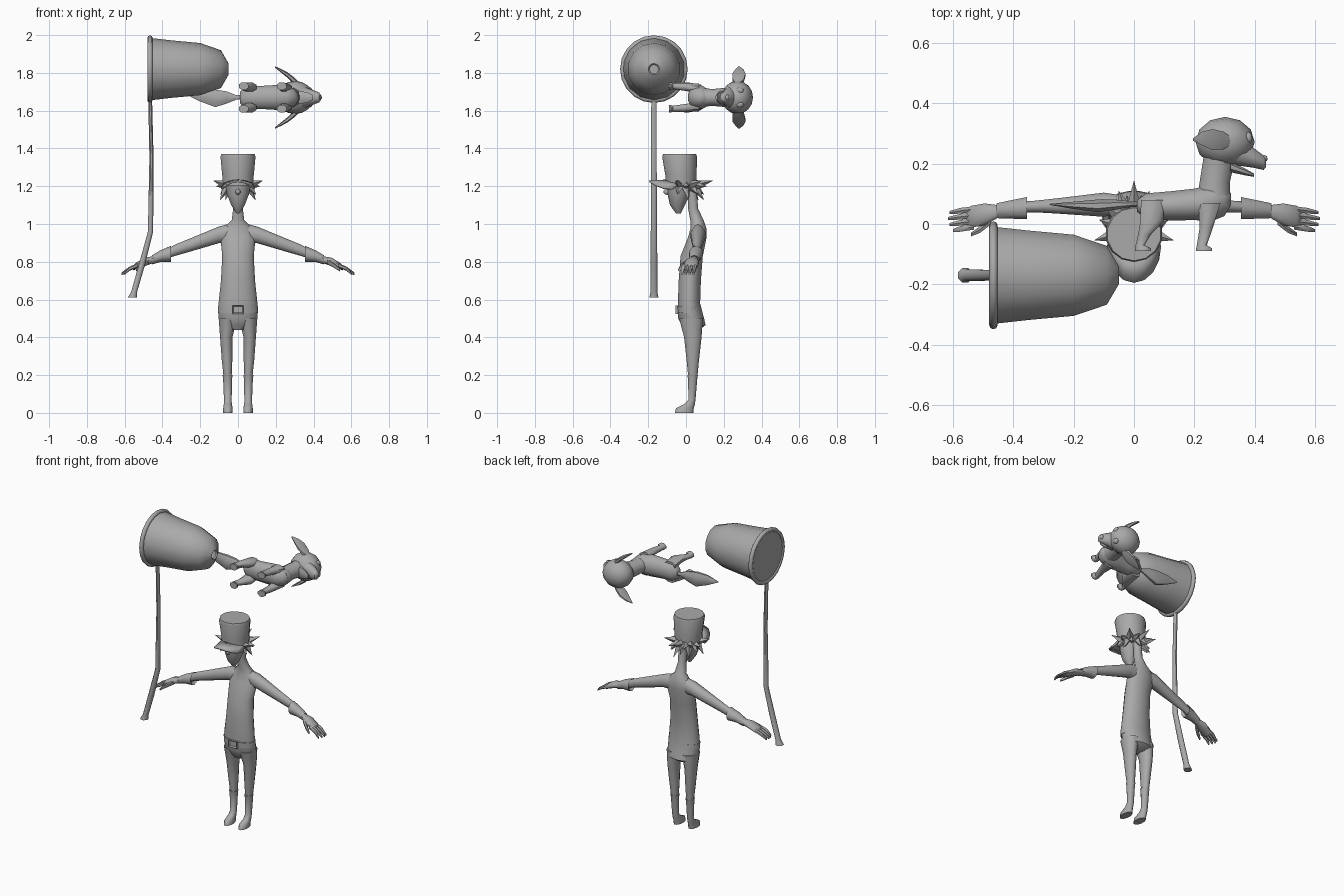
import bpy, bmesh
from math import sin, cos, pi, radians
from mathutils import Vector

default_cube = bpy.data.objects.get("Cube")
if default_cube:
    bpy.data.objects.remove(default_cube)

clay = bpy.data.materials.new("plain_grey")
clay.use_nodes = True
grey = (0.4, 0.4, 0.4, 1)
clay.diffuse_color = grey
clay.node_tree.nodes["Principled BSDF"].inputs["Base Color"].default_value = grey

SIDES = {1: "left", -1: "right"}
MID = 1.67          # height of the animal's plane of symmetry


def finish(obj, name, angle=50):
    """Name, colour and smooth one part."""
    obj.name = obj.data.name = name
    obj.data.materials.clear()
    obj.data.materials.append(clay)
    bpy.ops.object.select_all(action="DESELECT")
    obj.select_set(True)
    bpy.context.view_layer.objects.active = obj
    bpy.ops.object.shade_smooth_by_angle(angle=radians(angle))
    return obj


def from_bmesh(bm, name, angle=50):
    bmesh.ops.recalc_face_normals(bm, faces=bm.faces)
    mesh = bpy.data.meshes.new(name)
    bm.to_mesh(mesh)
    bm.free()
    obj = bpy.data.objects.new(name, mesh)
    bpy.context.collection.objects.link(obj)
    return finish(obj, name, angle)


def loft(name, axis, rings, sides=12, change=None, angle=50):
    """Skin elliptical rings (x, y, z, half size, half size) lying across an axis."""
    first, second = {"x": (1, 2), "y": (0, 2), "z": (0, 1)}[axis]
    bm = bmesh.new()
    rows = []
    for x, y, z, a, b in rings:
        row = []
        for i in range(sides):
            t = 2 * pi * (i + 0.5) / sides
            point = Vector((x, y, z))
            point[first] += a * cos(t)
            point[second] += b * sin(t)
            row.append(bm.verts.new(change(point) if change else point))
        rows.append(row)
    for low, high in zip(rows, rows[1:]):
        for i in range(sides):
            j = (i + 1) % sides
            bm.faces.new((low[i], low[j], high[j], high[i]))
    bm.faces.new(rows[0])
    bm.faces.new(rows[-1])
    return from_bmesh(bm, name, angle)


def ball(name, place, size, segments=12):
    bpy.ops.mesh.primitive_uv_sphere_add(segments=segments, ring_count=segments * 2 // 3, location=place)
    bpy.context.object.scale = size
    return finish(bpy.context.object, name, 60)


def spike(name, base, tip, radius):
    """Four-sided pointed tuft between two points."""
    base, tip = Vector(base), Vector(tip)
    way = tip - base
    bpy.ops.mesh.primitive_cone_add(vertices=4, radius1=radius, depth=way.length, location=(base + tip) / 2)
    obj = bpy.context.object
    obj.rotation_euler = way.to_track_quat("Z", "Y").to_euler()
    return finish(obj, name, 30)


# Person: neck, torso and hips in one skin
loft("torso", "z", [
    (0, .03, 1.2, .026, .025), (0, .038, 1.08, .026, .027), (0, .058, 1.02, .034, .036),
    (0, .066, .98, .075, .042), (0, .06, .93, .095, .05), (0, .03, .83, .085, .06),
    (0, .02, .7, .092, .06), (0, .016, .58, .105, .06), (0, .027, .5, .105, .07),
    (0, .04, .465, .095, .065), (0, .03, .44, .05, .04)], 16)

# Belt and framed buckle
loft("belt", "z", [(0, .018, .53, .108, .064), (0, .016, .565, .108, .064)], 16)
bm = bmesh.new()
bmesh.ops.create_cube(bm, size=1)
bmesh.ops.scale(bm, verts=bm.verts, vec=(.06, .015, .045))
bmesh.ops.translate(bm, verts=bm.verts, vec=(0, -.049, .547))
front = [f for f in bm.faces if f.normal.y < -0.9]
bmesh.ops.inset_region(bm, faces=front, thickness=.009)
bmesh.ops.translate(bm, verts=front[0].verts, vec=(0, .008, 0))
from_bmesh(bm, "belt_buckle", 30)

# Head with nose
loft("head", "z", [
    (0, -.04, 1.055, .008, .012), (0, -.045, 1.1, .038, .04),
    (0, -.04, 1.16, .062, .058), (0, -.035, 1.23, .072, .072)], 10)
ball("nose", (0, -.1, 1.17), (.014, .02, .016), 8)

# Cap crown
loft("cap_crown", "z", [
    (0, -.028, 1.205, .083, .084), (0, -.026, 1.25, .085, .082),
    (0, -.034, 1.355, .095, .092), (0, -.034, 1.37, .09, .088)], 14, angle=40)

# Cap visor: drooping half disc
bm = bmesh.new()
inner, outer = [], []
for i in range(9):
    t = pi * i / 8
    inner.append(bm.verts.new((.08 * cos(t), -.03 - .08 * sin(t), 1.235 - .02 * cos(t) ** 2)))
    outer.append(bm.verts.new((.09 * cos(t), -.075 - .12 * sin(t), 1.23 - .045 * cos(t) ** 2)))
for i in range(8):
    bm.faces.new((inner[i], inner[i + 1], outer[i + 1], outer[i]))
visor = from_bmesh(bm, "cap_visor")
visor.modifiers.new("thickness", "SOLIDIFY").thickness = .008

# Hair tufts: an upturned row and a drooping row around the back of the cap
for row, (count, reach, tip_z) in enumerate([(9, .165, 1.23), (8, .12, 1.155)]):
    for i in range(count):
        t = radians(-12) + radians(204) * i / (count - 1)
        out = reach * (0.88 if i % 2 and row == 0 else 1)
        spike("hair_tuft", (.055 * cos(t), -.02 + .06 * sin(t), 1.205),
              (out * .82 * cos(t), -.02 + out * sin(t), tip_z - .03 * (i % 2)), .028)

# Limbs, mirrored left and right
for s, side in SIDES.items():
    def flip(p, s=s):
        return Vector((p.x * s, p.y, p.z))

    loft(side + "_leg", "z", [
        (.054, .027, .5, .05, .065), (.062, .036, .4, .034, .048),
        (.058, .036, .28, .029, .034), (.055, .036, .19, .022, .025)], 12, flip)
    loft(side + "_boot", "z", [
        (.055, .035, .2, .028, .029), (.055, .035, .185, .025, .026),
        (.054, .032, .07, .021, .019), (.054, .018, .045, .022, .03),
        (.053, -.006, .025, .026, .049), (.053, -.01, 0, .026, .05)], 12, flip)
    loft(side + "_arm", "x", [
        (.03, .065, .95, .03, .055), (.1, .064, .943, .042, .044), (.25, .06, .89, .027, .035),
        (.33, .058, .862, .02, .03), (.38, .055, .84, .02, .025)], 10, flip)
    loft(side + "_cuff", "x", [
        (.37, .053, .842, .024, .028), (.355, .053, .842, .038, .042),
        (.41, .048, .83, .032, .031), (.455, .044, .81, .026, .024),
        (.445, .044, .81, .018, .018)], 10, flip, 40)
    loft(side + "_hand", "x", [
        (.44, .044, .813, .018, .018), (.495, .032, .8, .038, .022),
        (.54, .024, .777, .038, .018), (.555, .022, .767, .03, .012)], 10, flip)
    for i in range(4):
        y = .05 - .02 * i
        end = .6 + .016 * sin(pi * (i + 1) / 4)
        loft(side + "_finger", "x", [
            (.53, y, .782, .01, .012), (.575, y - .006, .763, .011, .011),
            (end, y - .012, .737, .006, .007)], 6, flip)
    loft(side + "_thumb", "x", [
        (.475, .01, .8, .014, .014), (.51, -.018, .78, .013, .013),
        (.54, -.035, .757, .007, .008)], 6, flip)

# Net: hollow bag with a closed end, then hoop and bent pole
profile = [(-.465, .165), (-.35, .152), (-.2, .138), (-.09, .1), (-.05, .03)]
bag = [(x, -.17, 1.82, r, r) for x, r in profile]
lining = [(x - .008, y, z, a - .008, b - .008) for x, y, z, a, b in reversed(bag)]
loft("net_bag", "x", bag + lining, 14)
bpy.ops.mesh.primitive_torus_add(major_segments=20, minor_segments=8, major_radius=.165,
                                 minor_radius=.014, location=(-.466, -.17, 1.82), rotation=(0, pi / 2, 0))
finish(bpy.context.object, "net_hoop")
loft("net_pole", "z", [
    (-.465, -.17, 1.66, .011, .015), (-.458, -.17, 1.35, .012, .016), (-.463, -.17, .96, .015, .018),
    (-.51, -.17, .78, .018, .02), (-.55, -.17, .64, .017, .02), (-.56, -.17, .61, .026, .026)], 8)

# Animal: body, neck and head lying on its side
loft("animal_body", "x", [
    (.01, .06, MID, .02, .03), (.04, .06, MID, .043, .062), (.12, .06, MID, .05, .063),
    (.2, .065, MID, .054, .068), (.26, .07, MID, .062, .064),
    (.3, .075, MID, .05, .045), (.322, .082, MID, .02, .02)])
loft("animal_neck", "y", [
    (.262, .06, MID, .06, .055), (.268, .14, MID, .052, .046), (.285, .23, MID, .055, .055)])
ball("animal_head", (.302, .272, MID), (.098, .083, .088))
loft("animal_snout", "x", [
    (.34, .24, MID, .048, .06), (.395, .22, MID, .035, .04),
    (.43, .203, MID, .025, .026), (.438, .203, MID, .014, .015)], 10)
loft("animal_jaw", "x", [
    (.32, .19, MID, .02, .04), (.37, .172, MID, .012, .028), (.397, .162, MID, .006, .014)], 8)
ball("animal_nose", (.432, .217, MID), (.012, .012, .015), 8)
loft("animal_tail", "x", [
    (.03, .066, MID, .01, .013), (-.01, .066, MID, .01, .013), (-.06, .064, MID, .018, .035),
    (-.12, .06, MID - .005, .023, .05), (-.2, .062, MID + .01, .013, .034),
    (-.28, .065, MID + .02, .002, .003)], 8)

# Animal legs, ears and eyes, mirrored across its middle plane
for s, side in SIDES.items():
    def flip(p, s=s):
        return Vector((p.x, p.y, MID + s * p.z))

    loft("animal_front_leg_" + side, "y", [
        (.25, .07, .05, .04, .026), (.24, -.01, .056, .024, .022), (.225, -.07, .06, .018, .017),
        (.232, -.08, .06, .028, .022), (.232, -.09, .06, .028, .022)], 8, flip)
    loft("animal_rear_leg_" + side, "y", [
        (.06, .08, .045, .04, .024), (.06, .01, .056, .042, .026), (.035, -.035, .06, .023, .018),
        (.02, -.07, .06, .016, .016), (.03, -.08, .06, .028, .022),
        (.03, -.09, .06, .028, .022)], 8, flip)
    loft("animal_ear_" + side, "x", [
        (.325, .275, .07, .012, .01), (.295, .277, .09, .034, .018), (.26, .28, .12, .04, .014),
        (.225, .283, .143, .026, .009), (.195, .28, .162, .004, .004)], 6, flip, 40)
    ball("animal_eye_" + side, flip(Vector((.378, .285, .036))), (.016, .022, .018), 8)
